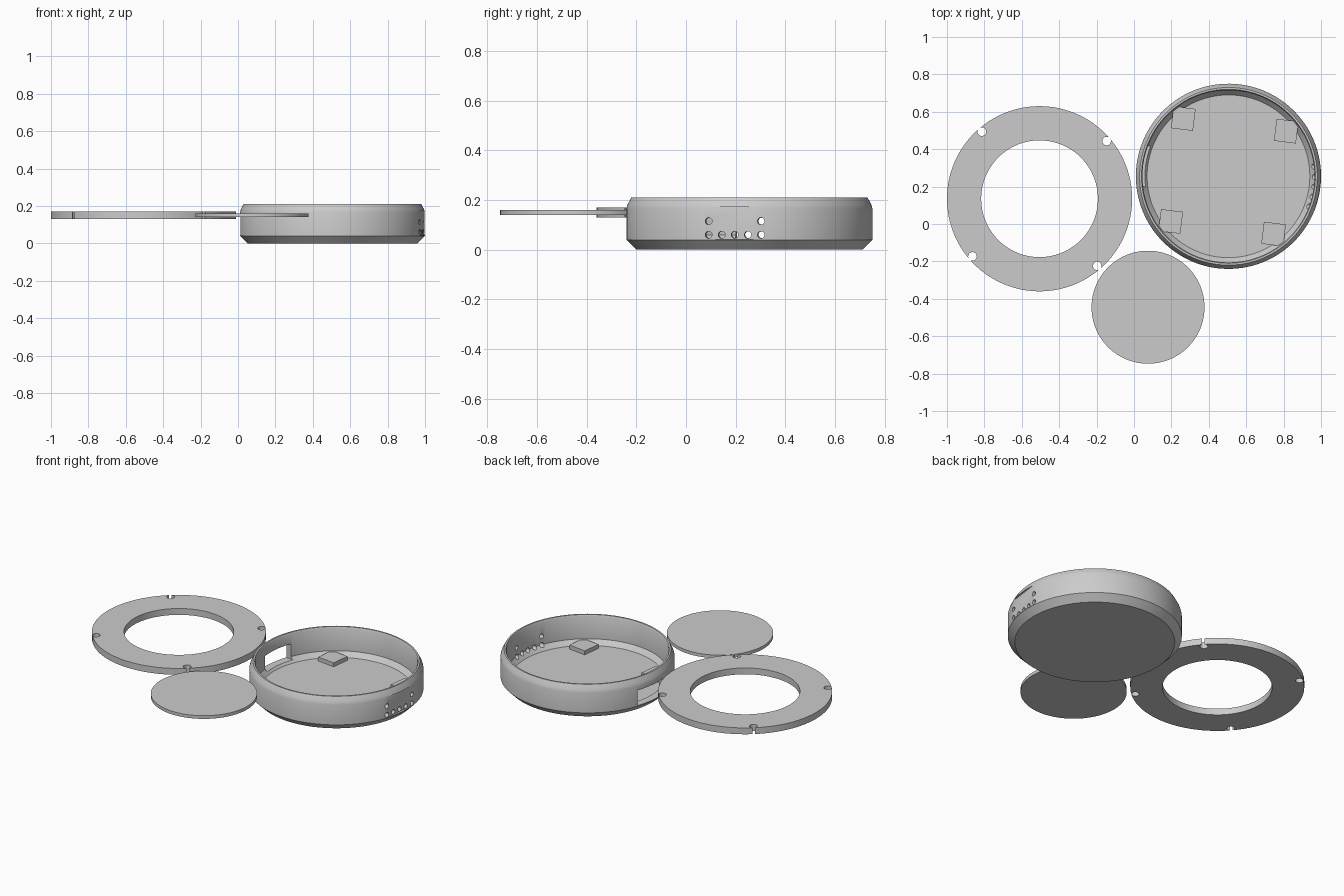
import bpy, bmesh
from math import radians, pi, cos, sin
from mathutils import Matrix, Vector

if "Cube" in bpy.data.objects:
    bpy.data.objects.remove(bpy.data.objects["Cube"])

grey = bpy.data.materials.new("light_grey")
grey.use_nodes = True
GREY = (0.6, 0.6, 0.6, 1)
grey.diffuse_color = GREY
grey.node_tree.nodes["Principled BSDF"].inputs["Base Color"].default_value = GREY

TURN = Matrix.Rotation(radians(-7), 4, 'Z')
HOUSING = Matrix.Translation((0.505, 0.255, 0)) @ TURN


def finish(name, bm, place=Matrix()):
    bmesh.ops.recalc_face_normals(bm, faces=bm.faces)
    bm.transform(place)
    mesh = bpy.data.meshes.new(name)
    bm.to_mesh(mesh)
    bm.free()
    mesh.materials.append(grey)
    obj = bpy.data.objects.new(name, mesh)
    bpy.context.collection.objects.link(obj)
    return obj


def lathe(name, profile, place):
    """Spin a closed or axis-to-axis (radius, height) profile."""
    bm = bmesh.new()
    verts = [bm.verts.new((r, 0, z)) for r, z in profile]
    closed = all(r > 0 for r, z in profile)
    edges = [bm.edges.new(p) for p in zip(verts, verts[1:])]
    if closed:
        edges.append(bm.edges.new((verts[-1], verts[0])))
    bmesh.ops.spin(bm, geom=verts + edges, cent=(0, 0, 0), axis=(0, 0, 1),
                   angle=2 * pi, steps=128, use_merge=True)
    bmesh.ops.remove_doubles(bm, verts=bm.verts, dist=1e-5)
    return finish(name, bm, place)


def add_box(bm, centre, size):
    bmesh.ops.create_cube(bm, size=1, matrix=Matrix.Translation(centre)
                          @ Matrix.Diagonal((*size, 1)))


def add_rod(bm, centre, radius, depth, turn=Matrix()):
    bmesh.ops.create_cone(bm, cap_ends=True, segments=24, radius1=radius,
                          radius2=radius, depth=depth,
                          matrix=Matrix.Translation(centre) @ turn)


def cut(target, cutter):
    mod = target.modifiers.new("cut", 'BOOLEAN')
    mod.operation, mod.solver, mod.object = 'DIFFERENCE', 'EXACT', cutter
    with bpy.context.temp_override(object=target, active_object=target):
        bpy.ops.object.modifier_apply(modifier=mod.name)
    bpy.data.objects.remove(cutter)


def smooth(obj):
    bpy.ops.object.select_all(action='DESELECT')
    obj.select_set(True)
    bpy.context.view_layer.objects.active = obj
    bpy.ops.object.shade_smooth_by_angle(angle=radians(30))


# Open round housing with chamfered base and tapered rim
housing = lathe("housing", [
    (0, 0), (0.455, 0), (0.495, 0.04), (0.495, 0.165), (0.49, 0.182),
    (0.475, 0.21), (0.465, 0.21), (0.46, 0.2), (0.46, 0.06),
    (0.435, 0.03), (0, 0.03)], HOUSING)

# Shallow flat on the outside wall
bm = bmesh.new()
add_box(bm, (0.533, 0, 0.108), (0.1, 0.25, 0.128))
cut(housing, finish("flat_cutter", bm, HOUSING))

# Row of small holes through the flat, plus one above each end
bm = bmesh.new()
side = Matrix.Rotation(pi / 2, 4, 'Y')
for i in range(-2, 3):
    add_rod(bm, (0.47, i * 0.053, 0.06), 0.014, 0.15, side)
    if abs(i) == 2:
        add_rod(bm, (0.47, i * 0.053, 0.115), 0.014, 0.15, side)
cut(housing, finish("hole_cutter", bm, HOUSING))

# Rectangular window in the opposite wall
bm = bmesh.new()
add_box(bm, (-0.48, 0, 0.092), (0.14, 0.22, 0.096))
cut(housing, finish("window_cutter", bm, HOUSING))
smooth(housing)

# Four square support pads on the housing floor
for i in range(4):
    a = pi / 4 + i * pi / 2
    bm = bmesh.new()
    add_box(bm, (0.392 * cos(a), 0.392 * sin(a), 0.04), (0.118, 0.118, 0.03))
    finish(f"support_pad_{i + 1}", bm, HOUSING)

# Flat cover ring with four screw holes at its edge
RING = Matrix.Translation((-0.505, 0.135, 0))
ring = lathe("cover_ring", [(0.312, 0.13), (0.495, 0.13),
                            (0.495, 0.17), (0.312, 0.17)], RING)
bm = bmesh.new()
for i in range(4):
    a = radians(40.7 + 90 * i)
    add_rod(bm, (0.473 * cos(a), 0.473 * sin(a), 0.15), 0.023, 0.1)
cut(ring, finish("screw_cutter", bm, RING))
smooth(ring)

# Thin round disc
disc = lathe("disc", [(0, 0.14), (0.302, 0.14), (0.302, 0.16), (0, 0.16)],
             Matrix.Translation((0.075, -0.445, 0)))
smooth(disc)
